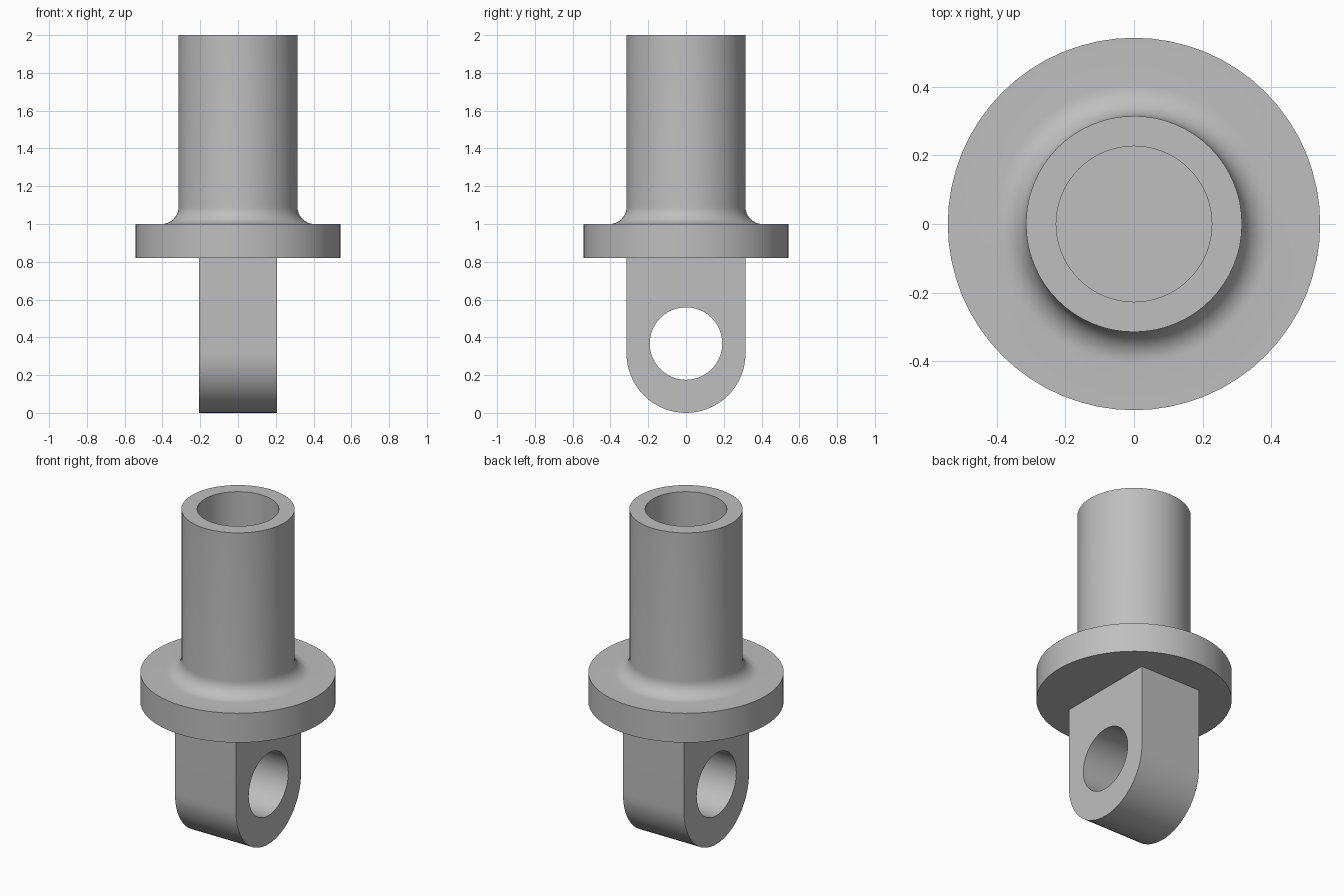
import bpy, bmesh, math
from mathutils import Matrix, Vector

cube = bpy.data.objects.get("Cube")
if cube:
    bpy.data.objects.remove(cube, do_unlink=True)

grey = bpy.data.materials.new("plain_grey")
grey.use_nodes = True
colour = (0.52, 0.52, 0.52, 1)
grey.diffuse_color = colour
grey.node_tree.nodes["Principled BSDF"].inputs["Base Color"].default_value = colour


def finish(bm, name):
    """Turn a bmesh into a smooth-shaded object with sharp edges kept."""
    bmesh.ops.recalc_face_normals(bm, faces=bm.faces)
    mesh = bpy.data.meshes.new(name)
    bm.to_mesh(mesh)
    bm.free()
    mesh.materials.append(grey)
    obj = bpy.data.objects.new(name, mesh)
    bpy.context.collection.objects.link(obj)
    bpy.ops.object.select_all(action='DESELECT')
    obj.select_set(True)
    bpy.context.view_layer.objects.active = obj
    bpy.ops.object.shade_smooth_by_angle(angle=math.radians(30))
    return obj


def arc(cx, cz, r, start, end, steps):
    """Points along an arc, angles in degrees."""
    angles = [math.radians(start + (end - start) * i / steps) for i in range(steps + 1)]
    return [(cx + r * math.cos(a), cz + r * math.sin(a)) for a in angles]


# Flange, filleted tube and blind bore, turned as one profile
TUBE_R, BORE_R, FLANGE_R, FILLET = 0.315, 0.227, 0.543, 0.09
FLANGE_BOTTOM, FLANGE_TOP, TOP = 0.82, 1.0, 2.0
profile = [(0, FLANGE_BOTTOM), (FLANGE_R, FLANGE_BOTTOM), (FLANGE_R, FLANGE_TOP)]
profile += arc(TUBE_R + FILLET, FLANGE_TOP + FILLET, FILLET, 270, 180, 10)
profile += [(TUBE_R, TOP), (BORE_R, TOP), (BORE_R, FLANGE_TOP), (0, FLANGE_TOP)]

bm = bmesh.new()
verts = [bm.verts.new((r, 0, z)) for r, z in profile]
edges = [bm.edges.new(pair) for pair in zip(verts, verts[1:])]
bmesh.ops.spin(bm, geom=verts + edges, cent=(0, 0, 0), axis=(0, 0, 1),
               angle=math.tau, steps=64, use_merge=True)
bmesh.ops.remove_doubles(bm, verts=bm.verts, dist=1e-5)
finish(bm, "flanged_tube")

# Lug with rounded end and cross hole, cut from a flat outline
LUG_HALF, HOLE_Z, HOLE_R = 0.207, 0.367, 0.192
outline = [(-TUBE_R, FLANGE_BOTTOM)] + arc(0, TUBE_R, TUBE_R, 180, 360, 32)
outline += [(TUBE_R, FLANGE_BOTTOM)]
hole = arc(0, HOLE_Z, HOLE_R, 0, 360, 48)[:-1]

bm = bmesh.new()
edges = []
for loop in (outline, hole):
    ring = [bm.verts.new((-LUG_HALF, y, z)) for y, z in loop]
    edges += [bm.edges.new((a, b)) for a, b in zip(ring, ring[1:] + ring[:1])]
bmesh.ops.triangle_fill(bm, edges=edges, use_beauty=True, normal=(1, 0, 0))
extruded = bmesh.ops.extrude_face_region(bm, geom=bm.faces[:], use_keep_orig=True)
moved = [v for v in extruded["geom"] if isinstance(v, bmesh.types.BMVert)]
bmesh.ops.translate(bm, verts=moved, vec=(2 * LUG_HALF, 0, 0))
# The face against the flange is not needed
top = [f for f in bm.faces if all(v.co.z > FLANGE_BOTTOM - 0.001 for v in f.verts)]
bmesh.ops.delete(bm, geom=top, context='FACES_ONLY')
finish(bm, "pivot_lug")
